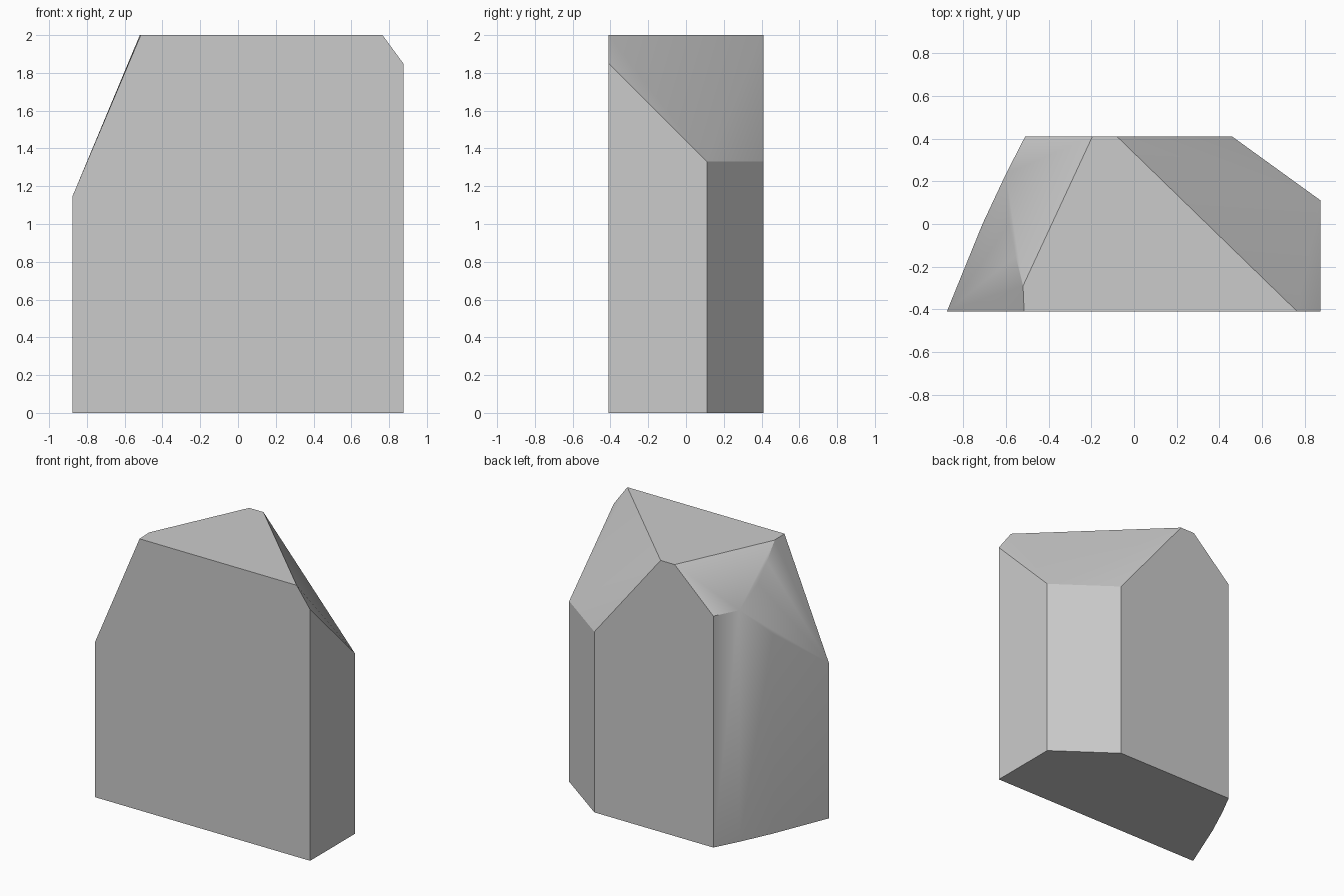
import bpy, bmesh, math

if "Cube" in bpy.data.objects:
    bpy.data.objects.remove(bpy.data.objects["Cube"])

# Each wall corner: x, y, height of the wall there
wall = [(-0.877, -0.41, 1.145), (0.875, -0.41, 1.85), (0.875, 0.11, 1.33),
        (0.46, 0.41, 1.33), (-0.51, 0.41, 1.705), (-0.60, 0.235, 1.705),
        (-0.71, 0.0, 1.47)]
# Outline of the flat top
top = [(-0.515, -0.41), (0.765, -0.41), (-0.08, 0.41), (-0.195, 0.41), (-0.52, -0.29)]
# Curved ridge between the two left-hand facets
ridge = [(-0.585, 0.0, 1.81), (-0.555, -0.15, 1.907)]

points = [(x, y, 0) for x, y, z in wall] + wall + [(x, y, 2) for x, y in top] + ridge

# Cut stone block as one convex body
bm = bmesh.new()
for p in points:
    bm.verts.new(p)
hull = bmesh.ops.convex_hull(bm, input=bm.verts[:])
loose = {g for g in hull["geom_interior"] + hull["geom_unused"]
         if isinstance(g, bmesh.types.BMVert)}
bmesh.ops.delete(bm, geom=list(loose), context='VERTS')
bmesh.ops.dissolve_limit(bm, angle_limit=math.radians(0.5),
                         verts=bm.verts[:], edges=bm.edges[:])
bmesh.ops.recalc_face_normals(bm, faces=bm.faces[:])
mesh = bpy.data.meshes.new("stone_block")
bm.to_mesh(mesh)
bm.free()

stone = bpy.data.materials.new("grey stone")
stone.diffuse_color = (0.6, 0.6, 0.6, 1)
stone.use_nodes = True
stone.node_tree.nodes["Principled BSDF"].inputs["Base Color"].default_value = stone.diffuse_color
mesh.materials.append(stone)

block = bpy.data.objects.new("stone_block", mesh)
bpy.context.collection.objects.link(block)
bpy.context.view_layer.objects.active = block
block.select_set(True)
bpy.ops.object.shade_smooth_by_angle(angle=math.radians(25))
